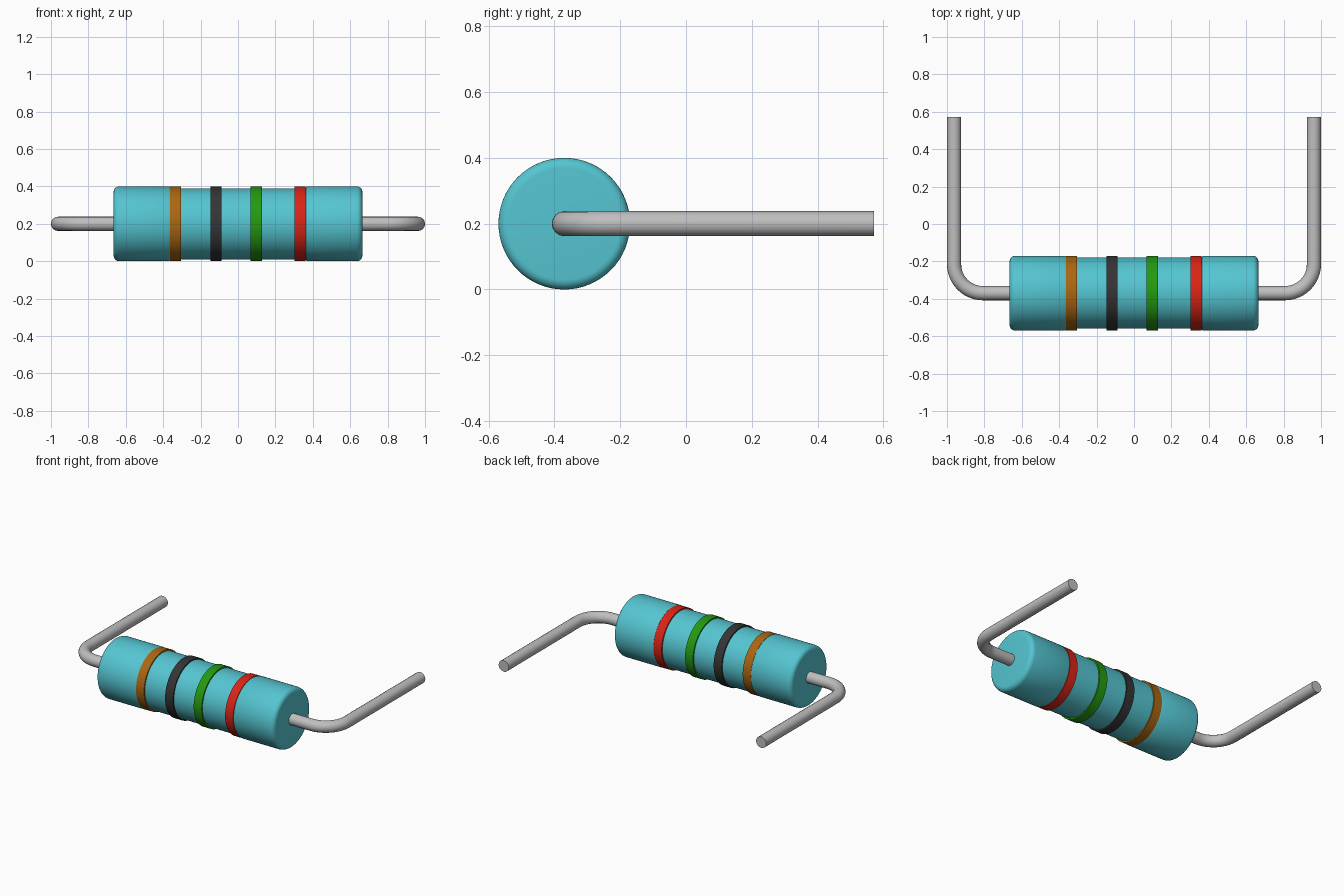
import bpy, bmesh, math
from mathutils import Vector, Matrix

cube = bpy.data.objects.get("Cube")
if cube:
    bpy.data.objects.remove(cube, do_unlink=True)

AXIS_Y, AXIS_Z = -0.37, 0.2      # centre line of the body
LEAD_R, LEAD_X, LEAD_END = 0.038, 0.962, 0.572
BEND = 0.155


def material(name, rgb, rough=0.5):
    m = bpy.data.materials.new(name)
    m.use_nodes = True
    m.diffuse_color = (*rgb, 1)
    bsdf = m.node_tree.nodes["Principled BSDF"]
    bsdf.inputs["Base Color"].default_value = (*rgb, 1)
    bsdf.inputs["Roughness"].default_value = rough
    return m


def finish(name, mesh, mat, angle=35):
    mesh.materials.clear()
    mesh.materials.append(mat)
    mesh.shade_smooth()
    mesh.set_sharp_from_angle(angle=math.radians(angle))
    ob = bpy.data.objects.new(name, mesh)
    bpy.context.collection.objects.link(ob)
    return ob


def lathe(name, profile, mat, closed=False, steps=64):
    """Spin (x, radius) points around the body's centre line."""
    bm = bmesh.new()
    verts = [bm.verts.new((x, 0, r)) for x, r in profile]
    edges = [bm.edges.new(p) for p in zip(verts, verts[1:])]
    if closed:
        edges.append(bm.edges.new((verts[-1], verts[0])))
    bmesh.ops.spin(bm, geom=verts + edges, cent=(0, 0, 0), axis=(1, 0, 0),
                   angle=math.tau, steps=steps, use_duplicate=False)
    bmesh.ops.remove_doubles(bm, verts=bm.verts, dist=1e-4)
    bmesh.ops.recalc_face_normals(bm, faces=bm.faces)
    bm.transform(Matrix.Translation((0, AXIS_Y, AXIS_Z)))
    mesh = bpy.data.meshes.new(name)
    bm.to_mesh(mesh)
    bm.free()
    return finish(name, mesh, mat)


teal = material("teal coating", (0.09, 0.56, 0.64))
metal = material("grey metal", (0.52, 0.52, 0.52), 0.35)

# Body: two wide end caps with rounded rims and a slimmer middle
HALF, R, MID, FILLET = 0.665, 0.2, 0.19, 0.03
half = [(HALF, 0)]
for i in range(7):
    a = math.pi / 2 * i / 6
    half.append((HALF - FILLET + FILLET * math.cos(a),
                 R - FILLET + FILLET * math.sin(a)))
half += [(0.372, R), (0.364, R - 0.003), (0.36, MID)]
lathe("body", half + [(-x, r) for x, r in reversed(half)], teal)

# Colour bands standing slightly proud of the middle
bands = [("brown", -0.334, (0.40, 0.135, 0.006)),
         ("charcoal", -0.117, (0.035, 0.035, 0.037)),
         ("green", 0.097, (0.018, 0.32, 0.005)),
         ("red", 0.332, (0.70, 0.018, 0.008))]
for colour, x, rgb in bands:
    w = 0.03
    ring = [(x - w, MID - 0.01), (x - w, 0.199), (x + w, 0.199), (x + w, MID - 0.01)]
    lathe(colour + "_band", ring, material(colour + " paint", rgb), closed=True)

# Bent wire leads
for side, name in ((1, "left_lead"), (-1, "right_lead")):
    path = [Vector((0.6, AXIS_Y, AXIS_Z))]
    for i in range(13):
        a = math.pi / 2 * i / 12
        path.append(Vector((LEAD_X - BEND + BEND * math.sin(a),
                            AXIS_Y + BEND - BEND * math.cos(a), AXIS_Z)))
    path.append(Vector((LEAD_X, LEAD_END, AXIS_Z)))
    curve = bpy.data.curves.new(name + "_path", "CURVE")
    curve.dimensions = "3D"
    curve.bevel_depth = LEAD_R
    curve.bevel_resolution = 6
    curve.use_fill_caps = True
    spline = curve.splines.new("POLY")
    spline.points.add(len(path) - 1)
    for point, p in zip(spline.points, path):
        point.co = (p.x * side, p.y, p.z, 1)
    helper = bpy.data.objects.new(name + "_path", curve)
    mesh = bpy.data.meshes.new_from_object(helper)
    bpy.data.objects.remove(helper)
    bpy.data.curves.remove(curve)
    bm = bmesh.new()
    bm.from_mesh(mesh)
    bmesh.ops.remove_doubles(bm, verts=bm.verts, dist=1e-5)
    bmesh.ops.recalc_face_normals(bm, faces=bm.faces)
    bm.to_mesh(mesh)
    bm.free()
    finish(name, mesh, metal)
